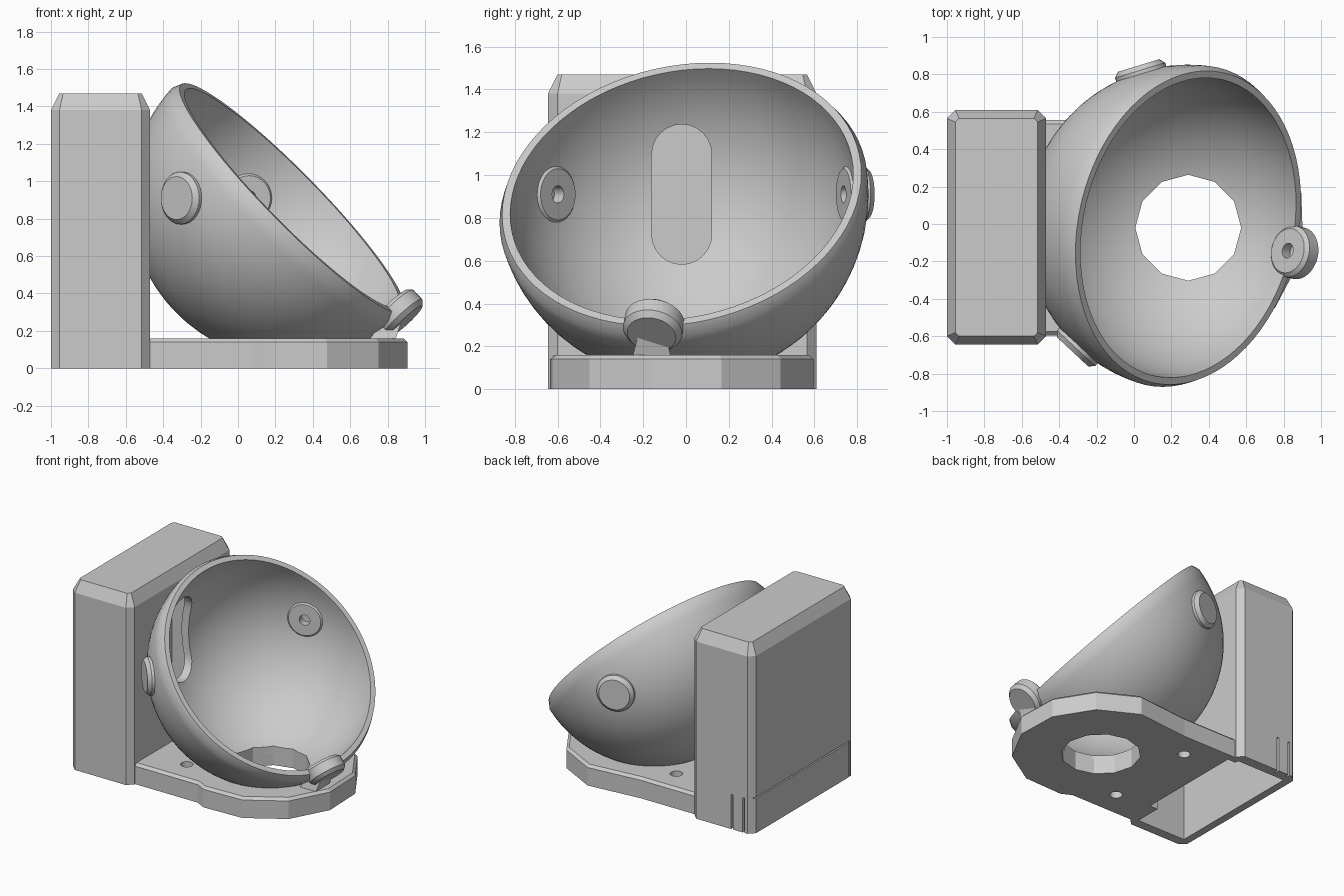
import bpy, bmesh, math
from mathutils import Vector, Matrix

if "Cube" in bpy.data.objects:
    bpy.data.objects.remove(bpy.data.objects["Cube"])

C = Vector((0.29, -0.02, 0.91))          # bowl centre
R_OUT, R_IN = 0.872, 0.812
AZ, EL = math.radians(-13), math.radians(43.7)
AXIS = Vector((math.cos(EL) * math.cos(AZ), math.cos(EL) * math.sin(AZ), math.sin(EL)))
LOW = Vector((math.sin(EL) * math.cos(AZ), math.sin(EL) * math.sin(AZ), -math.cos(EL)))

grey = bpy.data.materials.new("light_grey")
grey.diffuse_color = (0.6, 0.6, 0.6, 1)
grey.use_nodes = True
grey.node_tree.nodes["Principled BSDF"].inputs["Base Color"].default_value = grey.diffuse_color


def finish(name, bm):
    bmesh.ops.remove_doubles(bm, verts=bm.verts, dist=1e-5)
    bmesh.ops.recalc_face_normals(bm, faces=bm.faces)
    me = bpy.data.meshes.new(name)
    bm.to_mesh(me)
    bm.free()
    me.materials.append(grey)
    ob = bpy.data.objects.new(name, me)
    bpy.context.collection.objects.link(ob)
    return ob


def lathe(name, profile, axis, steps):
    """Spin (radius, height) points round an axis through the bowl centre."""
    bm = bmesh.new()
    vs = [bm.verts.new((r, 0, h)) for r, h in profile]
    es = [bm.edges.new(p) for p in zip(vs, vs[1:])]
    bmesh.ops.spin(bm, geom=vs + es, cent=(0, 0, 0), axis=(0, 0, 1),
                   angle=math.tau, steps=steps, use_merge=True)
    q = axis.to_track_quat('Z', 'Y').to_matrix().to_4x4()
    bmesh.ops.transform(bm, matrix=Matrix.Translation(C) @ q, verts=bm.verts)
    return finish(name, bm)


def loft(name, rings):
    """Skin a stack of equal-length point rings and cap both ends."""
    bm = bmesh.new()
    rows = [[bm.verts.new(p) for p in ring] for ring in rings]
    n = len(rows[0])
    for a, b in zip(rows, rows[1:]):
        for i in range(n):
            bm.faces.new((a[i], a[(i + 1) % n], b[(i + 1) % n], b[i]))
    bm.faces.new(rows[0])
    bm.faces.new(rows[-1])
    return finish(name, bm)


def box(name, x0, x1, y0, y1, z0, z1):
    return loft(name, [[(x0, y0, z), (x1, y0, z), (x1, y1, z), (x0, y1, z)] for z in (z0, z1)])


def prism(name, x, y, r, n, z0, z1, turn=0.0):
    pts = [(x + r * math.cos(turn + math.tau * i / n), y + r * math.sin(turn + math.tau * i / n))
           for i in range(n)]
    return loft(name, [[(*p, z) for p in pts] for z in (z0, z1)])


def apply_bool(ob, tools, op='DIFFERENCE'):
    for t in tools:
        m = ob.modifiers.new("cut", 'BOOLEAN')
        m.operation, m.object, m.solver = op, t, 'EXACT'
    dg = bpy.context.evaluated_depsgraph_get()
    me = bpy.data.meshes.new_from_object(ob.evaluated_get(dg))
    ob.modifiers.clear()
    ob.data = me


def smooth(ob, angle=30):
    bpy.ops.object.select_all(action='DESELECT')
    ob.select_set(True)
    bpy.context.view_layer.objects.active = ob
    bpy.ops.object.shade_smooth_by_angle(angle=math.radians(angle))


# Cutters
hole_cut = prism("hole_cutter", C.x, C.y, 0.283, 12, -0.2, 0.5)
ball_cut = lathe("ball_cutter", [(0.84 * math.sin(math.pi * i / 32), -0.84 * math.cos(math.pi * i / 32))
                                 for i in range(33)], AXIS, 64)
slot = []
for i in range(26):
    a = math.pi * (i if i < 13 else i - 1) / 12
    slot.append((C.y + 0.14 * math.cos(a), C.z + (0.187 if i < 13 else -0.187) + 0.14 * math.sin(a)))
slot_cut = loft("slot_cutter", [[(x, *p) for p in slot] for x in (-0.75, -0.2)])
cavity = box("cavity_cutter", -0.94, -0.52, -0.57, 0.53, -0.1, 1.4)
cutters = [hole_cut, ball_cut, slot_cut, cavity]

# Three mounting buttons: two on the sides, one at the low lip
directions = [Vector((math.cos(a), math.sin(a), 0)) for a in (math.radians(107), math.radians(227))] + [LOW]
button_profile = [(0, 0.85), (0.04, 0.85), (0.04, 0.79), (0.12, 0.79), (0.14, 0.81),
                  (0.14, 0.88), (0.115, 0.907), (0, 0.907)]
socket_cuts = []
for i, d in enumerate(directions):
    smooth(lathe(f"mount_button_{i + 1}", button_profile, d, 32))
    socket_cuts.append(lathe(f"socket_cutter_{i + 1}", [(0, 0.7), (0.1, 0.7), (0.1, 1), (0, 1)], d, 24))
cutters += socket_cuts

# Half-sphere bowl with a bevelled rim
start = math.asin(0.05 / R_OUT)
prof = [(R_OUT * math.cos(a), -R_OUT * math.sin(a))
        for a in (math.pi / 2 + (start - math.pi / 2) * i / 24 for i in range(25))]
prof += [(0.85, 0)] + [(R_IN * math.cos(math.pi / 2 * i / 24), -R_IN * math.sin(math.pi / 2 * i / 24))
                       for i in range(25)]
bowl = lathe("bowl", prof, AXIS, 80)
apply_bool(bowl, [hole_cut, slot_cut] + socket_cuts)
smooth(bowl)


# Base plate: twelve-sided pad joined to a straight neck, bevelled on top
def plate_ring(inset, z):
    w, r = 0.575 - inset, 0.632 - inset
    pad = [(C.x + r * math.cos(AZ + math.radians(k)), C.y + r * math.sin(AZ + math.radians(k)))
           for k in range(-90, 91, 30)]
    top = [(0.06, C.y + w), (-0.5, C.y + w)]
    return [(x, y, z) for x, y in [(-0.5, C.y - w), (0.07, C.y - w)] + pad + [(0.0, C.y + w), top[1]]]


plate = loft("base_plate", [plate_ring(0, 0), plate_ring(0, 0.14), plate_ring(0.02, 0.16)])
screws = [prism(f"screw_cutter_{s}", -0.165, C.y + s * 0.375, 0.045, 20, -0.1, 0.3) for s in (-1, 1)]
mouth = box("mouth_cutter", -0.6, -0.45, -0.36, 0.5, -0.1, 0.1)
apply_bool(plate, [hole_cut, ball_cut, mouth] + screws)
cutters += screws + [mouth]


# Upright hollow housing with chamfered corners and top
def housing_ring(inset, z, c=0.045):
    x0, x1, y0, y1 = -1 + inset, -0.47 - inset, -0.645 + inset, 0.61 - inset
    return [(x0 + c, y0, z), (x1 - c, y0, z), (x1, y0 + c, z), (x1, y1 - c, z),
            (x1 - c, y1, z), (x0 + c, y1, z), (x0, y1 - c, z), (x0, y0 + c, z)]


housing = loft("housing", [housing_ring(0, 0), housing_ring(0, 1.38), housing_ring(0.045, 1.47, 0.02)])
# Fine seams round the sliding hatch at the bottom
seams = [box("seam_cutter_top", -1.1, -0.985, -0.58, 0.7, 0.27, 0.28),
         box("seam_cutter_end", -1.1, -0.985, -0.59, -0.58, -0.1, 0.28),
         box("seam_cutter_side", -0.83, -0.815, 0.58, 0.7, -0.1, 0.27),
         box("seam_cutter_edge", -0.93, -0.915, 0.58, 0.7, -0.1, 0.27)]
mouth2 = box("mouth_cutter_2", -0.6, -0.4, -0.36, 0.5, -0.1, 0.1)
apply_bool(housing, [cavity, ball_cut, slot_cut, mouth2] + seams)
cutters += seams + [mouth2]

# Small strut under the low button
strut = loft("lip_strut", [[(0.70, -0.25, 0.15), (0.84, -0.25, 0.15), (0.84, -0.07, 0.15), (0.70, -0.07, 0.15)],
                           [(0.78, -0.22, 0.27), (0.88, -0.22, 0.27), (0.88, -0.10, 0.27), (0.78, -0.10, 0.27)]])

for c in cutters:
    bpy.data.objects.remove(c, do_unlink=True)
